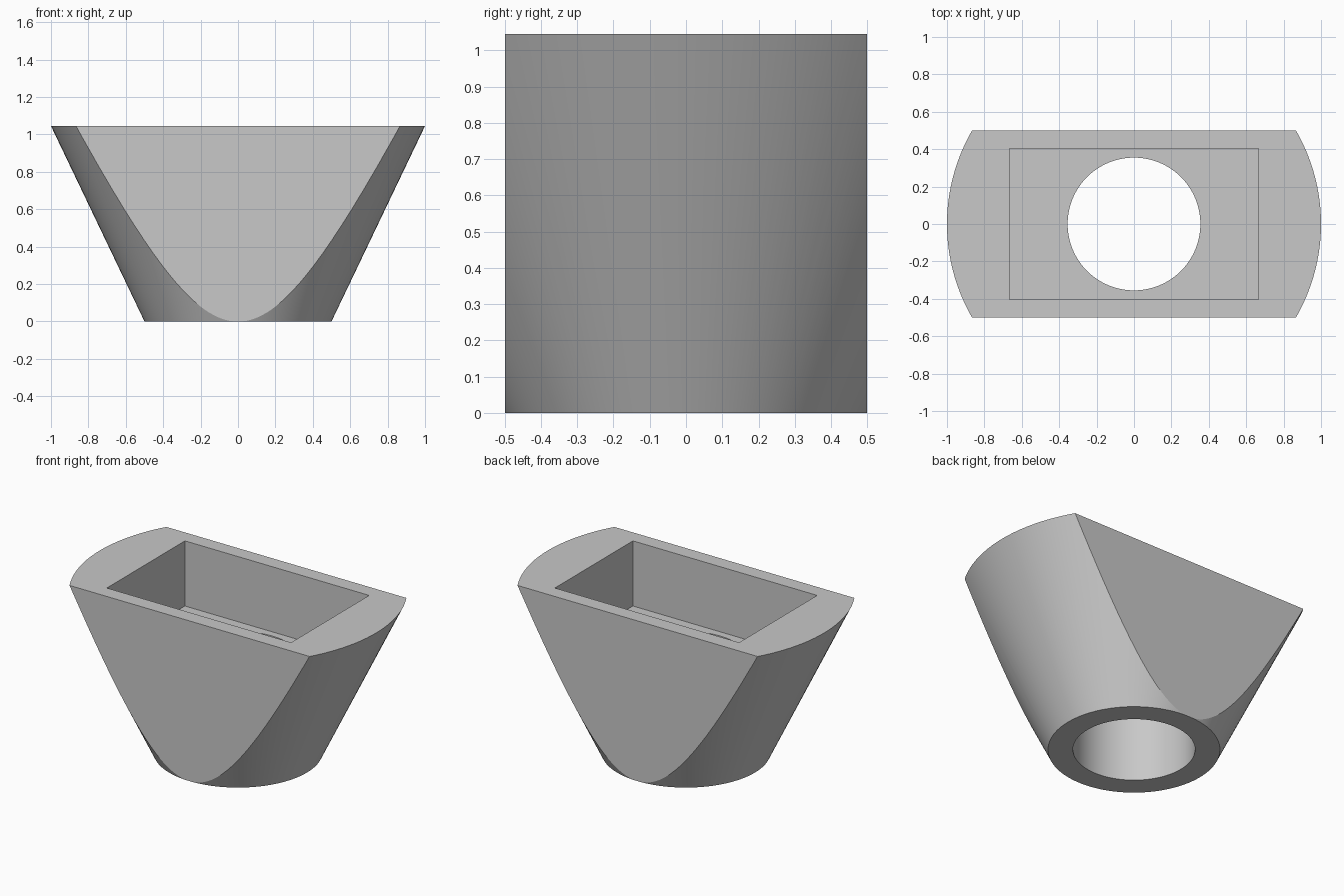
import bpy, bmesh, math
from mathutils import Matrix, Vector

HEIGHT = 1.045
FLOOR = 0.62
SIDES = 128

if "Cube" in bpy.data.objects:
    bpy.data.objects.remove(bpy.data.objects["Cube"])

grey = bpy.data.materials.new("plain grey")
grey.use_nodes = True
grey.diffuse_color = (0.58, 0.58, 0.58, 1)
grey.node_tree.nodes["Principled BSDF"].inputs["Base Color"].default_value = grey.diffuse_color


def make_object(name, bm):
    bmesh.ops.recalc_face_normals(bm, faces=bm.faces)
    mesh = bpy.data.meshes.new(name)
    bm.to_mesh(mesh)
    bm.free()
    mesh.materials.append(grey)
    obj = bpy.data.objects.new(name, mesh)
    bpy.context.collection.objects.link(obj)
    return obj


def cone(bottom, top, z0, z1):
    bm = bmesh.new()
    bmesh.ops.create_cone(bm, cap_ends=True, segments=SIDES, radius1=bottom, radius2=top,
                          depth=z1 - z0, matrix=Matrix.Translation((0, 0, (z0 + z1) / 2)))
    return bm


def cut(target, cutter):
    mod = target.modifiers.new(cutter.name, 'BOOLEAN')
    mod.operation = 'DIFFERENCE'
    mod.solver = 'EXACT'
    mod.object = cutter
    bpy.context.view_layer.objects.active = target
    bpy.ops.object.modifier_apply(modifier=mod.name)
    bpy.data.objects.remove(cutter)


# Flared body, sliced flat on the front and back
bm = cone(0.5, 1.0, 0, HEIGHT)
for side in (-1, 1):
    geom = bm.verts[:] + bm.edges[:] + bm.faces[:]
    result = bmesh.ops.bisect_plane(bm, geom=geom, dist=1e-5, plane_co=Vector((0, side * 0.4995, 0)),
                                    plane_no=Vector((0, side, 0)), clear_outer=True)
    bmesh.ops.holes_fill(bm, edges=[e for e in bm.edges if e.is_boundary], sides=0)
body = make_object("flared_body", bm)

# Rectangular pocket in the top
bm = bmesh.new()
bmesh.ops.create_cube(bm, size=1, matrix=Matrix.Translation((0, 0, FLOOR + 0.5))
                      @ Matrix.Diagonal((1.33, 0.805, 1, 1)))
cut(body, make_object("pocket_cutter", bm))

# Round bore from the pocket floor through the base
cut(body, make_object("bore_cutter", cone(0.355, 0.355, -0.2, FLOOR + 0.2)))

# Smooth curved walls, crisp edges
bpy.ops.object.select_all(action='DESELECT')
body.select_set(True)
bpy.context.view_layer.objects.active = body
bpy.ops.object.shade_smooth_by_angle(angle=math.radians(20))
